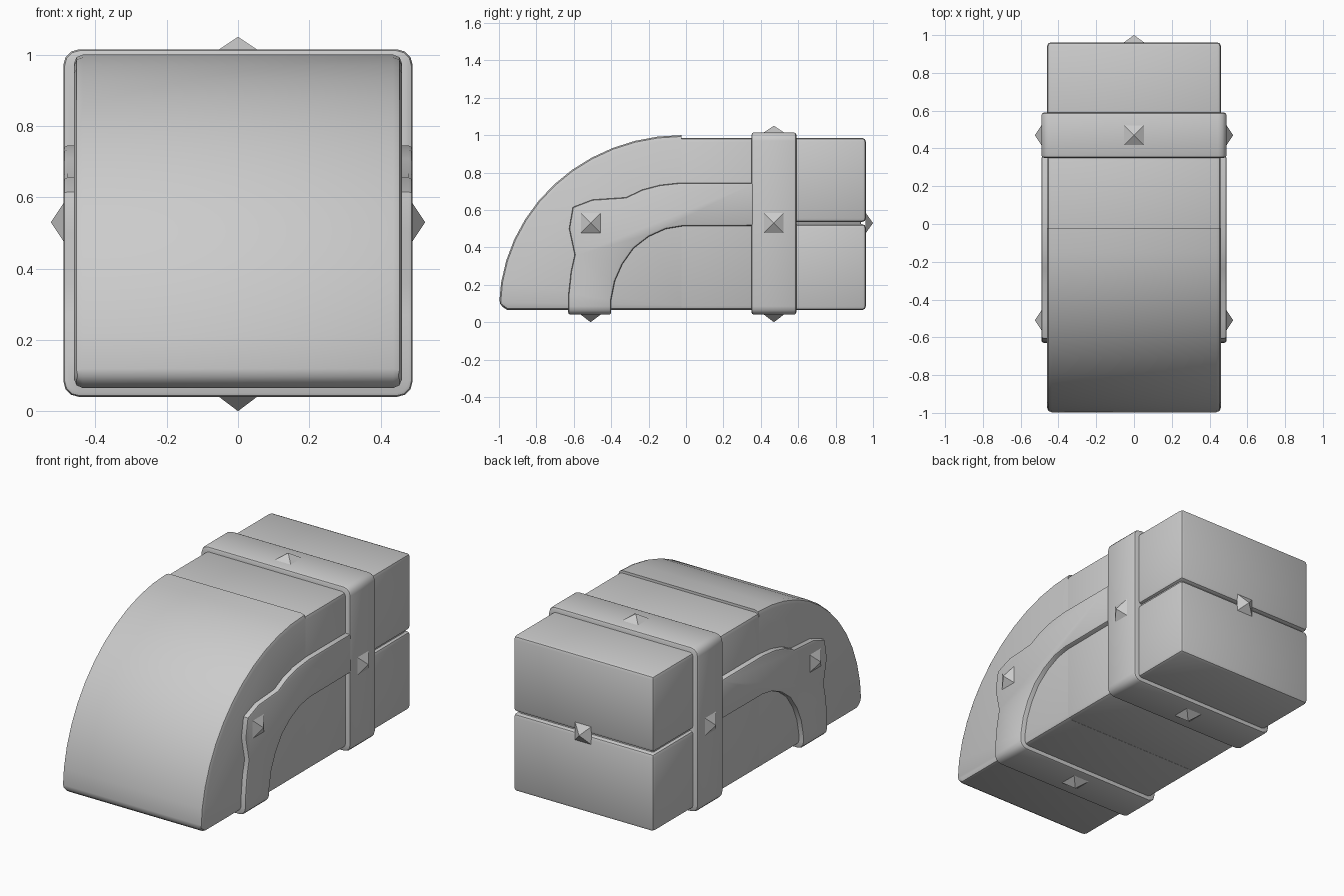
import bpy, bmesh, math
from mathutils import Vector, Matrix

if "Cube" in bpy.data.objects:
    bpy.data.objects.remove(bpy.data.objects["Cube"])


def finish(bm, name, smooth=True):
    bmesh.ops.recalc_face_normals(bm, faces=bm.faces)
    mesh = bpy.data.meshes.new(name)
    bm.to_mesh(mesh)
    bm.free()
    ob = bpy.data.objects.new(name, mesh)
    bpy.context.collection.objects.link(ob)
    if smooth:
        bpy.ops.object.select_all(action='DESELECT')
        ob.select_set(True)
        bpy.context.view_layer.objects.active = ob
        bpy.ops.object.shade_smooth_by_angle(angle=math.radians(35))
    return ob


def bevel(bm, edges, width, segments):
    bmesh.ops.bevel(bm, geom=edges, offset=width, offset_type='OFFSET', segments=segments,
                    profile=0.5, affect='EDGES', clamp_overlap=True)


def prism(name, profile, half, width, corner=None, segments=2, skip=None):
    """Extrude a y-z profile across x; 'corner' picks edges that get a wider rounding first."""
    bm = bmesh.new()
    face = bm.faces.new([bm.verts.new((-half, y, z)) for y, z in profile])
    new = bmesh.ops.extrude_face_region(bm, geom=[face])['geom']
    bmesh.ops.translate(bm, vec=(2 * half, 0, 0),
                        verts=[g for g in new if isinstance(g, bmesh.types.BMVert)])
    bmesh.ops.recalc_face_normals(bm, faces=bm.faces)
    if corner:
        bevel(bm, [e for e in bm.edges if corner(e)], 0.045, 3)
        bmesh.ops.recalc_face_normals(bm, faces=bm.faces)
    sharp = [e for e in bm.edges if e.calc_face_angle(0) > math.radians(60)
             and not (skip and skip(e))]
    bevel(bm, sharp, width, segments)
    return finish(bm, name)


def rect(y0, y1, z0, z1):
    return [(y0, z0), (y1, z0), (y1, z1), (y0, z1)]


def along_y(e):
    d = e.verts[0].co - e.verts[1].co
    return abs(d.y) > 0.05 and abs(d.x) + abs(d.z) < 1e-4


# curved front shell
steps = 12
arc = [(-0.025 - 0.975 * math.cos(t), 0.07 + 0.93 * math.sin(t))
       for t in [math.radians(1.5 + 88.5 * i / steps) for i in range(steps + 1)]]
prism("front_shell", [(-0.955, 0.065)] + arc + [(-0.025, 0.065)], 0.46, 0.025,
      skip=lambda e: all(v.co.y > -0.03 for v in e.verts))

# straight middle and the two stacked rear blocks
prism("middle_block", rect(-0.2, 0.45, 0.066, 0.985), 0.459, 0.022)
prism("rear_core", rect(0.4, 0.935, 0.1, 0.95), 0.44, 0.01)
prism("rear_block_lower", rect(0.4, 0.962, 0.065, 0.524), 0.46, 0.02)
prism("rear_block_upper", rect(0.4, 0.962, 0.536, 0.985), 0.46, 0.02)

# band wrapping the whole body
prism("band", rect(0.35, 0.59, 0.04, 1.015), 0.49, 0.014, corner=along_y)

# fender strap on both sides, joined under the body
outer = [(-0.63, 0.04), (-0.628, 0.15), (-0.615, 0.27), (-0.595, 0.36), (-0.625, 0.5),
         (-0.605, 0.615), (-0.5, 0.655), (-0.32, 0.667), (-0.235, 0.708),
         (-0.14, 0.733), (-0.03, 0.745), (0.36, 0.745)]
inner = [(0.36, 0.515), (-0.02, 0.513), (-0.11, 0.498), (-0.2, 0.457), (-0.28, 0.395),
         (-0.34, 0.31), (-0.38, 0.22), (-0.4, 0.12), (-0.4, 0.04)]
prism("fender_strap", outer + inner, 0.49, 0.012,
      corner=lambda e: along_y(e) and all(v.co.z < 0.05 for v in e.verts))

# pyramid studs: name, base centre, outward direction
studs = [("stud_top", (0, 0.47, 1.014), (0, 0, 1)),
         ("stud_back", (0, 0.961, 0.53), (0, 1, 0))]
for y, part in ((0.47, "band"), (-0.51, "fender")):
    studs.append(("stud_bottom_" + part, (0, y, 0.041), (0, 0, -1)))
    for s, side in ((1, "right"), (-1, "left")):
        studs.append((f"stud_{part}_{side}", (s * 0.489, y, 0.53), (s, 0, 0)))
for name, pos, direction in studs:
    h = 0.039 if name == "stud_back" or "bottom" in name else 0.036
    h = 0.041 if "bottom" in name else h
    bm = bmesh.new()
    turn = Vector(direction).to_track_quat('Z', 'Y').to_matrix().to_4x4()
    matrix = (Matrix.Translation(pos) @ turn @ Matrix.Rotation(math.pi / 4, 4, 'Z')
              @ Matrix.Translation((0, 0, h / 2)))
    bmesh.ops.create_cone(bm, cap_ends=True, segments=4, radius1=0.054 * math.sqrt(2),
                          radius2=0, depth=h, matrix=matrix)
    bmesh.ops.remove_doubles(bm, verts=bm.verts, dist=0.0005)
    if min(abs(v.co.x) for v in bm.verts) < 1e-4 and len(bm.verts) == 5:
        # keep the base square aligned with the body
        base = [v for v in bm.verts if (v.co - Vector(pos)).length > 0.05]
        if any(abs(a) < 1e-4 for a in (base[0].co - Vector(pos)) if False):
            pass
    finish(bm, name, smooth=False)
